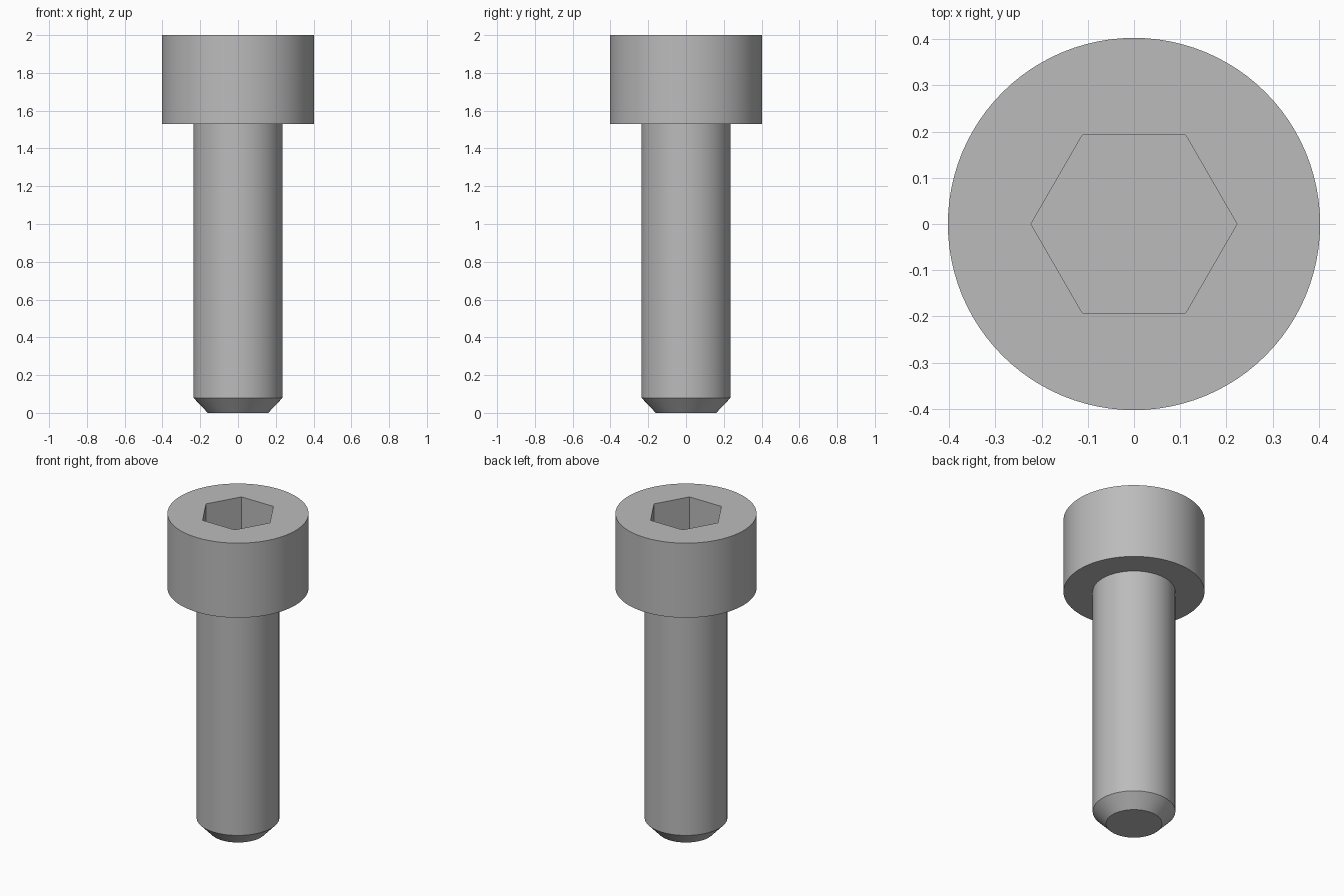
import bpy, bmesh
from math import cos, sin, tau, radians

cube = bpy.data.objects.get("Cube")
if cube:
    bpy.data.objects.remove(cube, do_unlink=True)

SIDES = 96
HEAD_R, SHAFT_R, TIP_R, SOCKET_R = 0.403, 0.236, 0.16, 0.223
TOP, HEAD_BASE, CHAMFER, SOCKET_DEPTH = 2.0, 1.53, 0.08, 0.24

steel = bpy.data.materials.new("grey steel")
steel.use_nodes = True
colour = (0.5, 0.5, 0.5, 1)
steel.diffuse_color = colour
steel.node_tree.nodes["Principled BSDF"].inputs["Base Color"].default_value = colour

bm = bmesh.new()


def ring(radius, z, sides):
    return [bm.verts.new((radius * cos(tau * i / sides), radius * sin(tau * i / sides), z))
            for i in range(sides)]


def skin(a, b):
    for i in range(len(a)):
        j = (i + 1) % len(a)
        bm.faces.new((a[i], a[j], b[j], b[i]))


def loop_edges(loop):
    return [bm.edges.get((v, loop[(i + 1) % len(loop)])) for i, v in enumerate(loop)]


# Tip, chamfer, shaft, shoulder and head wall, turned from one profile
profile = [(TIP_R, 0), (SHAFT_R, CHAMFER), (SHAFT_R, HEAD_BASE), (HEAD_R, HEAD_BASE), (HEAD_R, TOP)]
rings = [ring(r, z, SIDES) for r, z in profile]
for low, high in zip(rings, rings[1:]):
    skin(low, high)
bm.faces.new(rings[0][::-1])

# Hexagonal socket with a flat floor
rim = ring(SOCKET_R, TOP, 6)
floor = ring(SOCKET_R, TOP - SOCKET_DEPTH, 6)
skin(rim, floor)
bm.faces.new(floor)

# Flat top of the head around the socket
bmesh.ops.triangle_fill(bm, use_beauty=True, normal=(0, 0, 1),
                        edges=loop_edges(rings[-1]) + loop_edges(rim))
bmesh.ops.recalc_face_normals(bm, faces=bm.faces)

mesh = bpy.data.meshes.new("socket_head_bolt")
bm.to_mesh(mesh)
bm.free()
mesh.materials.append(steel)
bolt = bpy.data.objects.new("socket_head_bolt", mesh)
bpy.context.collection.objects.link(bolt)

bpy.ops.object.select_all(action='DESELECT')
bolt.select_set(True)
bpy.context.view_layer.objects.active = bolt
bpy.ops.object.shade_smooth_by_angle(angle=radians(30))
